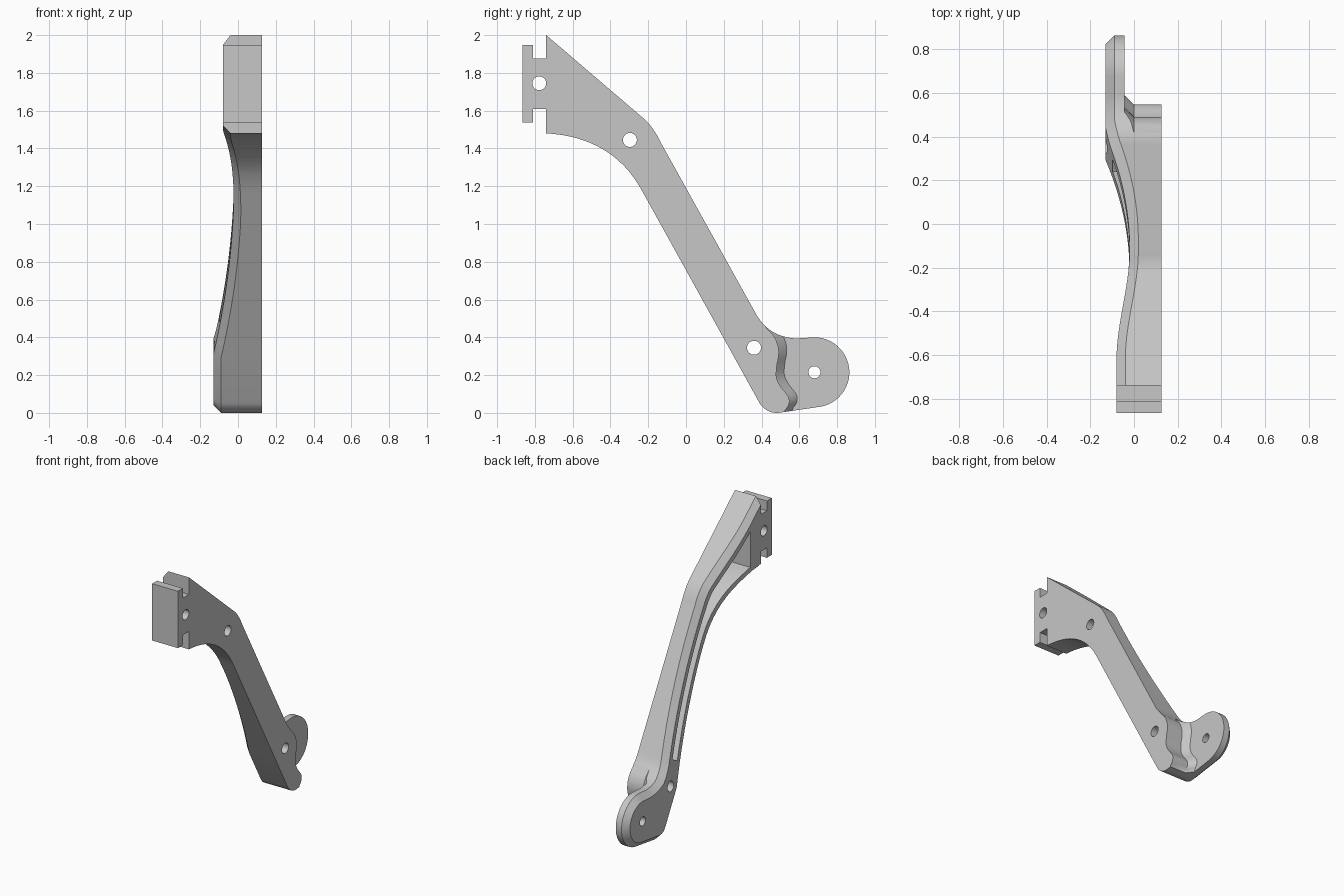
import bpy, bmesh, math
from mathutils import Vector

if "Cube" in bpy.data.objects:
    bpy.data.objects.remove(bpy.data.objects["Cube"], do_unlink=True)

FLAT, CHAMFER = 0.126, 0.04          # flat mounting side, edge chamfer
ALONG = Vector((0, 0.486, -0.874))   # direction of the sloping arm

grey = bpy.data.materials.new("machined grey")
grey.use_nodes = True
grey.diffuse_color = (0.57, 0.57, 0.57, 1)
grey.node_tree.nodes["Principled BSDF"].inputs["Base Color"].default_value = grey.diffuse_color


def bend(a, c, b, n=12):
    """Quadratic curve from a to b with control point c."""
    a, c, b = Vector(a), Vector(c), Vector(b)
    return [a.lerp(c, i / n).lerp(c.lerp(b, i / n), i / n) for i in range(n + 1)]


def arc(y, z, r, start, end, n=24):
    angles = [math.radians(start + (end - start) * i / n) for i in range(n + 1)]
    return [Vector((y + r * math.cos(a), z + r * math.sin(a))) for a in angles]


def inset(points, d):
    """Move a clockwise outline inwards by d."""
    result = []
    for i, p in enumerate(points):
        u = (p - points[i - 1]).normalized()
        v = (points[(i + 1) % len(points)] - p).normalized()
        n = Vector((u.y + v.y, -u.x - v.x)).normalized()
        result.append(p + n * d / max(0.4, n.dot(Vector((u.y, -u.x)))))
    return result


def loft(sections):
    """Closed solid through (x, outline) sections."""
    bm = bmesh.new()
    rings = [[bm.verts.new((x, p[0], p[1])) for p in pts] for x, pts in sections]
    for a, b in zip(rings, rings[1:]):
        for i in range(len(a)):
            bm.faces.new((a[i - 1], a[i], b[i], b[i - 1]))
    bm.faces.new(rings[0])
    bm.faces.new(rings[-1])
    bmesh.ops.recalc_face_normals(bm, faces=bm.faces)
    return bm


def slice_at(bm, co, normal, trim=False):
    geom = bm.verts[:] + bm.edges[:] + bm.faces[:]
    cut = bmesh.ops.bisect_plane(bm, geom=geom, dist=1e-6, plane_co=co,
                                 plane_no=normal, clear_outer=trim)
    if trim:
        edges = [e for e in cut["geom_cut"] if isinstance(e, bmesh.types.BMEdge)]
        bmesh.ops.holes_fill(bm, edges=edges, sides=0)
        bmesh.ops.recalc_face_normals(bm, faces=bm.faces)


def make(name, bm):
    mesh = bpy.data.meshes.new(name)
    bm.to_mesh(mesh)
    bm.free()
    obj = bpy.data.objects.new(name, mesh)
    bpy.context.collection.objects.link(obj)
    mesh.materials.append(grey)
    return obj


def carve(obj, bm):
    cutter = make("cutter", bm)
    cutter.hide_render = True
    mod = obj.modifiers.new("cut", "BOOLEAN")
    mod.operation, mod.solver, mod.object = "DIFFERENCE", "EXACT", cutter
    bpy.context.view_layer.objects.active = obj
    bpy.ops.object.modifier_apply(modifier=mod.name)
    bpy.data.objects.remove(cutter, do_unlink=True)


def drill(obj, y, z, r):
    carve(obj, loft([(-0.4, arc(y, z, r, 0, 345, 23)), (0.4, arc(y, z, r, 0, 345, 23))]))


# Side outline of the whole bracket, running past the front trim plane
outline = [Vector((-0.9, 2.137))]
outline += bend((-0.22, 1.555), (-0.17, 1.51), (-0.13, 1.425), 8)
outline += bend((0.37, 0.525), (0.44, 0.40), (0.585, 0.394))
outline += arc(0.68, 0.215, 0.185, 92, -83)
outline += arc(0.48, 0.105, 0.105, -83, -151, 10)
outline += bend((-0.235, 1.18), (-0.39, 1.46), (-0.74, 1.48), 16)
outline += [Vector((-0.9, 1.478))]

# Arm: chamfered slab, sliced so its outer side can be curved
bm = loft([(FLAT, outline), (CHAMFER, outline), (0, inset(outline, CHAMFER))])
slice_at(bm, (0, -0.74, 0), (0, -1, 0), trim=True)
bmesh.ops.triangulate(bm, faces=bm.faces[:])
S_MID, S_LEN, Y_MID, Y_LEN, STEPS = -1.2, 1.07, -0.12, 0.5, 14
for i in range(STEPS + 1):
    slice_at(bm, ALONG * (S_MID + S_LEN * i / STEPS), ALONG)
    slice_at(bm, (0, Y_MID - Y_LEN * i / STEPS, 0), (0, 1, 0))
for v in bm.verts:
    if v.co.x < 0.1:
        t = min(1, max(0, (v.co.dot(ALONG) - S_MID) / S_LEN))
        f = min(1, max(0, (Y_MID - v.co.y) / Y_LEN))
        v.co.x -= 0.02 + 0.11 * t * t + 0.06 * f * f * (3 - 2 * f)
arm = make("bracket_arm", bm)

# Step down to the thin rear lobe, with a sloped foot
edge = bend((0.36, 0.6), (0.39, 0.49), (0.43, 0.445), 4)
edge += bend((0.455, 0.42), (0.51, 0.35), (0.482, 0.26), 8)
edge += bend((0.478, 0.22), (0.47, 0.17), (0.525, 0.11), 8)
edge += bend((0.54, 0.09), (0.56, 0.05), (0.525, 0.015), 6)
edge += [Vector((0.50, -0.1))]
far = [Vector((1.2, -0.1)), Vector((1.2, 0.6))]
foot = [p + Vector((0.042, 0.012)) for p in edge]
carve(arm, loft([(0.3, edge + far), (0, edge + far), (-0.044, foot + far)]))

# Lightening pocket in the curved side
rim = inset(outline, 0.075)
pocket = loft([(0.08, rim), (-0.3, rim)])
slice_at(pocket, (0, -0.62, 0), (0, -1, 0), trim=True)
slice_at(pocket, ALONG * -0.3, ALONG, trim=True)
carve(arm, pocket)

# Front mounting plate with a narrower neck
T_SHAPE = [(-0.866, 1.537), (-0.866, 1.948), (-0.81, 1.948), (-0.81, 1.877),
           (-0.74, 1.877), (-0.74, 1.61), (-0.81, 1.61), (-0.81, 1.537)]
plate = make("mount_plate", loft([(FLAT, T_SHAPE), (-0.08, T_SHAPE)]))

# Bolt holes
drill(plate, -0.777, 1.745, 0.0365)
for y, z, r in ((-0.297, 1.445, 0.037), (0.36, 0.345, 0.037), (0.68, 0.215, 0.032)):
    drill(arm, y, z, r)

for obj in (arm, plate):
    bpy.ops.object.select_all(action="DESELECT")
    obj.select_set(True)
    bpy.context.view_layer.objects.active = obj
    bpy.ops.object.shade_smooth_by_angle(angle=math.radians(30))
